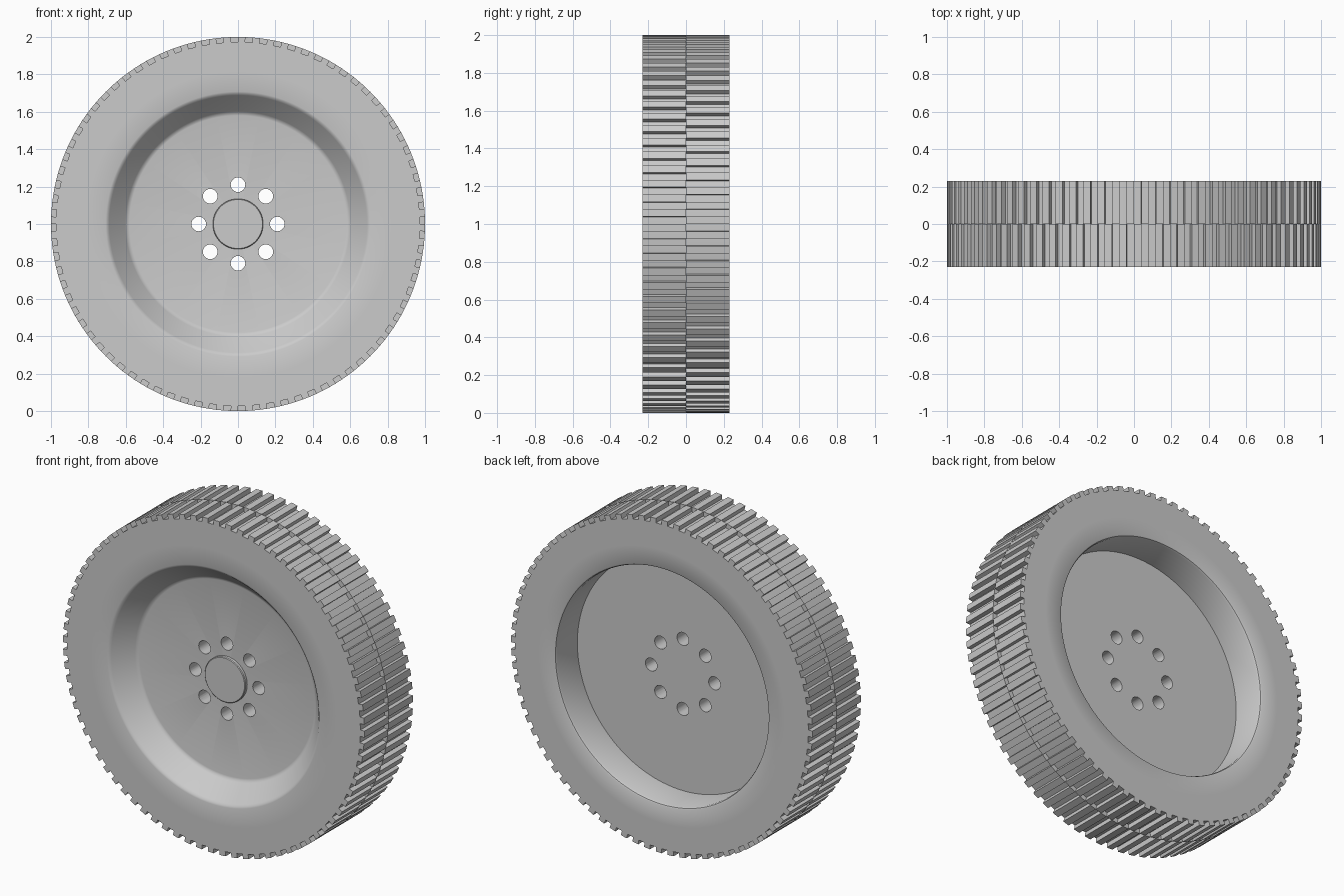
import bpy, bmesh, math

if "Cube" in bpy.data.objects:
    bpy.data.objects.remove(bpy.data.objects["Cube"])

SEGMENTS = 160      # two steps per tread tooth
TEETH = 80
HALF_WIDTH = 0.23

grey = bpy.data.materials.new("grey")
grey.diffuse_color = (0.6, 0.6, 0.6, 1)
grey.use_nodes = True
grey.node_tree.nodes["Principled BSDF"].inputs["Base Color"].default_value = grey.diffuse_color


def finish(name, bm):
    bmesh.ops.recalc_face_normals(bm, faces=bm.faces)
    mesh = bpy.data.meshes.new(name)
    bm.to_mesh(mesh)
    bm.free()
    mesh.materials.append(grey)
    ob = bpy.data.objects.new(name, mesh)
    bpy.context.collection.objects.link(ob)
    return ob


def point(r, y, angle):
    """Point on the wheel; the angle runs from the top towards +x."""
    return (r * math.sin(angle), y, 1 + r * math.cos(angle))


def lathe(name, profile, segments=SEGMENTS):
    """Spin a closed (radius, y) profile around the axle."""
    bm = bmesh.new()
    rings = []
    for r, y in profile:
        if r == 0:
            rings.append([bm.verts.new((0, y, 1))] * segments)
        else:
            rings.append([bm.verts.new(point(r, y, math.tau * i / segments))
                          for i in range(segments)])
    for k, ring in enumerate(rings):
        nxt = rings[(k + 1) % len(rings)]
        for i in range(segments):
            j = (i + 1) % segments
            corners = list(dict.fromkeys((ring[i], ring[j], nxt[j], nxt[i])))
            if len(corners) > 2:
                bm.faces.new(corners)
    return finish(name, bm)


def smooth(ob, degrees=35):
    bpy.ops.object.select_all(action='DESELECT')
    ob.select_set(True)
    bpy.context.view_layer.objects.active = ob
    bpy.ops.object.shade_smooth_by_angle(angle=math.radians(degrees))


# tyre ring
tyre = lathe("tyre", [(0.82, -HALF_WIDTH), (0.973, -HALF_WIDTH),
                      (0.973, HALF_WIDTH), (0.82, HALF_WIDTH)])
smooth(tyre)

# dished wheel: sloping front, straight-walled back
wheel = lathe("wheel", [
    (0, -0.105), (0.58, -0.105), (0.592, -0.108), (0.602, -0.117),
    (0.688, -0.217), (0.697, -0.226), (0.708, -HALF_WIDTH),
    (0.82, -HALF_WIDTH), (0.82, HALF_WIDTH), (0.715, HALF_WIDTH),
    (0.708, 0.226), (0.703, 0.215), (0.70, 0.03), (0, 0.03)])

# bolt holes
bm = bmesh.new()
for k in range(8):
    a = math.tau * k / 8
    rings = []
    for y in (-0.2, 0.15):
        cx, _, cz = point(0.21, y, a)
        rings.append([bm.verts.new((cx + 0.039 * math.cos(math.tau * i / 24), y,
                                    cz + 0.039 * math.sin(math.tau * i / 24)))
                      for i in range(24)])
    for i in range(24):
        j = (i + 1) % 24
        bm.faces.new((rings[0][i], rings[0][j], rings[1][j], rings[1][i]))
    bm.faces.new(rings[0])
    bm.faces.new(rings[1])
cutter = finish("bolt_hole_cutter", bm)
cutter.hide_render = True
cut = wheel.modifiers.new("bolt_holes", 'BOOLEAN')
cut.object = cutter
cut.solver = 'EXACT'
bpy.context.view_layer.objects.active = wheel
bpy.ops.object.modifier_apply(modifier=cut.name)
bpy.data.objects.remove(cutter)
smooth(wheel)

# raised hub cap on the front
hub = lathe("hub_cap", [(0, -0.125), (0.131, -0.125), (0.135, -0.121),
                        (0.135, -0.09), (0, -0.09)], 48)
smooth(hub)

# two rows of tread teeth, staggered by half a pitch
pitch = math.tau / TEETH
for name, y0, y1, shift in (("front_tread", -HALF_WIDTH, 0, 0),
                            ("back_tread", 0, HALF_WIDTH, pitch / 2)):
    bm = bmesh.new()
    for k in range(TEETH):
        a0 = k * pitch + shift
        a1 = a0 + pitch / 2
        v = [bm.verts.new(point(r, y, a)) for y in (y0, y1)
             for r, a in ((0.972, a0), (1, a0), (1, a1), (0.972, a1))]
        for f in ((0, 1, 2, 3), (4, 5, 6, 7), (0, 1, 5, 4),
                  (1, 2, 6, 5), (2, 3, 7, 6), (3, 0, 4, 7)):
            bm.faces.new([v[i] for i in f])
    finish(name, bm)
